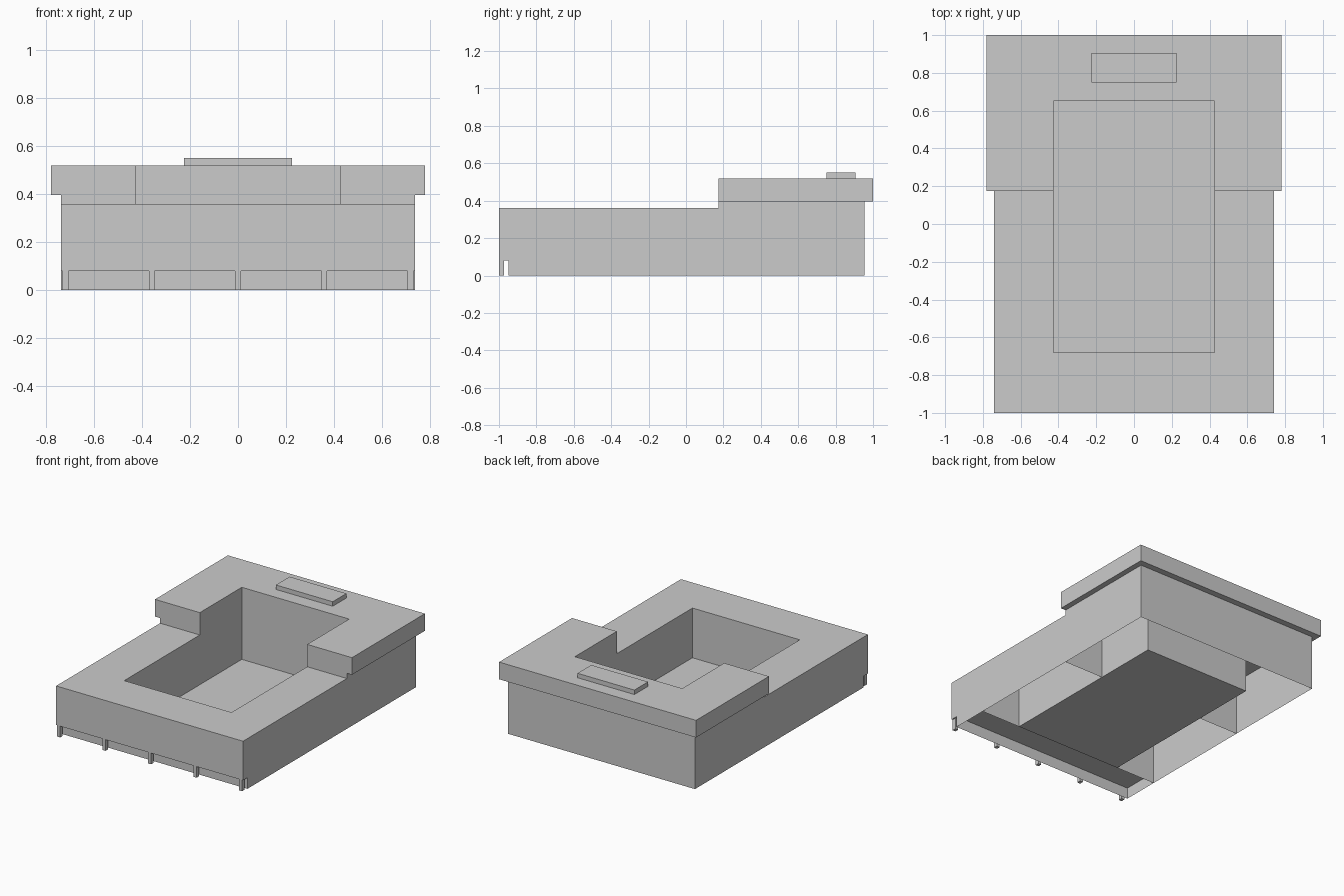
import bpy
import bmesh

cube = bpy.data.objects.get("Cube")
if cube:
    bpy.data.objects.remove(cube, do_unlink=True)

grey = bpy.data.materials.new("plain_grey")
grey.use_nodes = True
colour = (0.6, 0.6, 0.6, 1)
grey.diffuse_color = colour
grey.node_tree.nodes["Principled BSDF"].inputs["Base Color"].default_value = colour


def prism(name, outline, z0, z1, bottom=True, top=True):
    """Raise a counter-clockwise plan outline from z0 to z1, with optional caps."""
    bm = bmesh.new()
    low = [bm.verts.new((x, y, z0)) for x, y in outline]
    high = [bm.verts.new((x, y, z1)) for x, y in outline]
    n = len(outline)
    for i in range(n):
        j = (i + 1) % n
        bm.faces.new((low[i], low[j], high[j], high[i]))
    if bottom:
        bm.faces.new(low[::-1])
    if top:
        bm.faces.new(high)
    mesh = bpy.data.meshes.new(name)
    bm.to_mesh(mesh)
    bm.free()
    mesh.materials.append(grey)
    obj = bpy.data.objects.new(name, mesh)
    bpy.context.collection.objects.link(obj)
    return obj


def rect(x0, x1, y0, y1):
    return [(x0, y0), (x1, y0), (x1, y1), (x0, y1)]


def horseshoe(half_width, back):
    """Plan of the rear part, wrapped around the back of the well."""
    return [(-half_width, STEP), (-WELL, STEP), (-WELL, WELL_BACK), (WELL, WELL_BACK),
            (WELL, STEP), (half_width, STEP), (half_width, back), (-half_width, back)]


BODY, WELL = 0.74, 0.425
WELL_FRONT, WELL_BACK, STEP = -0.68, 0.65, 0.175
DECK, RIM, TOP, KICK = 0.36, 0.397, 0.52, 0.08

# Front part with a recessed, hollow base
prism("front_deck", rect(-BODY, BODY, -1, WELL_FRONT), KICK, DECK)
prism("front_base", rect(-BODY, BODY, -0.95, WELL_FRONT), 0, KICK, bottom=False, top=False)

# Hollow side decks
for side, x0, x1 in (("left", WELL, BODY), ("right", -BODY, -WELL)):
    prism(side + "_deck", rect(x0, x1, WELL_FRONT, STEP), 0, DECK, bottom=False)

# Hollow rear part and its overhanging top slab
prism("rear_base", horseshoe(BODY, 0.955), 0, RIM, bottom=False, top=False)
prism("rear_slab", horseshoe(0.78, 1), RIM, TOP)

# Floor of the well
prism("well_floor", rect(-WELL, WELL, WELL_FRONT, WELL_BACK), 0, 0.004)

# Raised plate on the rear slab
prism("rear_plate", rect(-0.225, 0.225, 0.75, 0.905), TOP, 0.552)

# Row of small front feet
for i in range(-2, 3):
    x = i * 0.36
    prism("front_foot", rect(x - 0.012, x + 0.012, -1, -0.972), 0, KICK)
